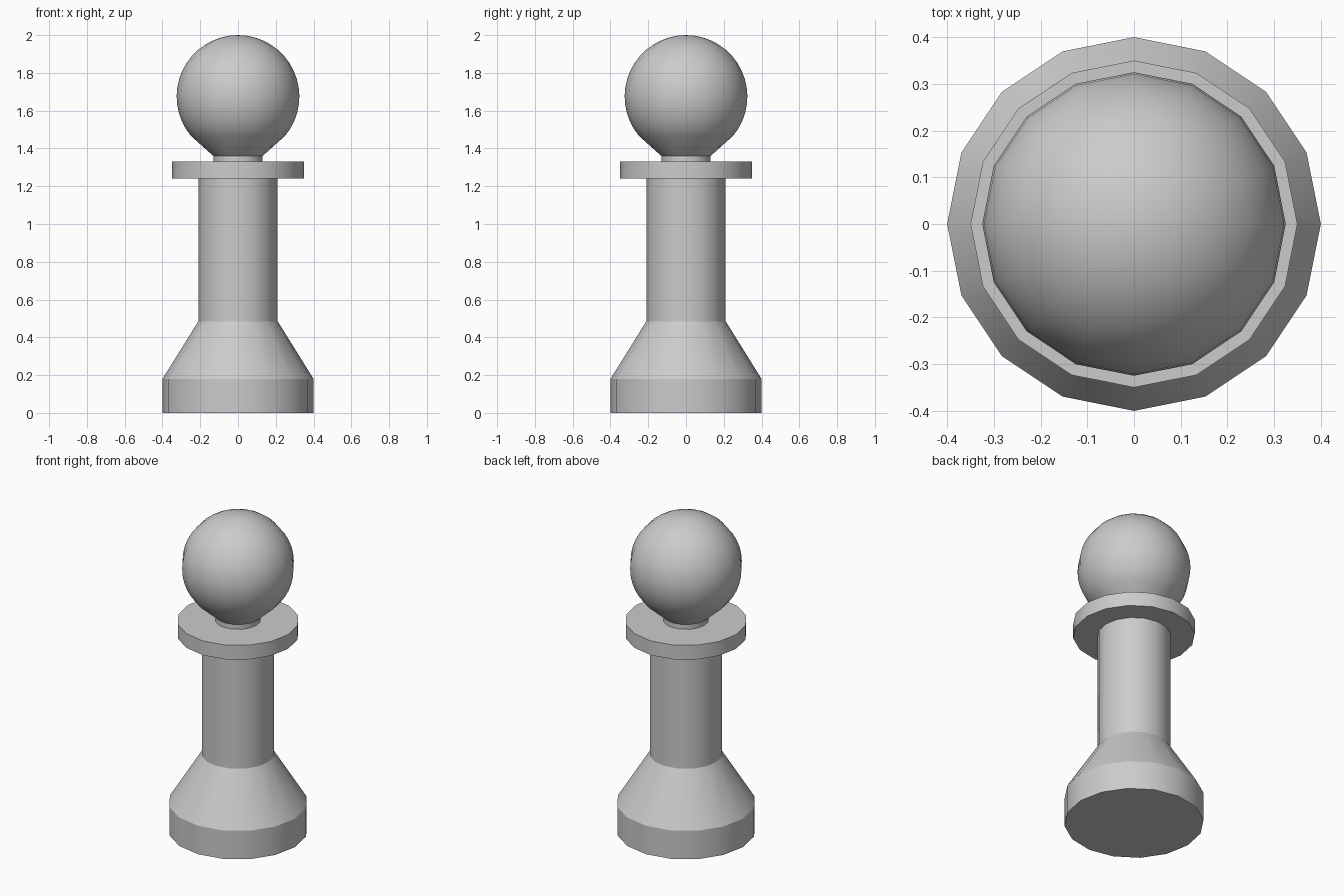
import bpy, bmesh, math

if "Cube" in bpy.data.objects:
    bpy.data.objects.remove(bpy.data.objects["Cube"])

SIDES = 16


def lathe(name, profile, angle=30):
    """Revolve (radius, height) points around z; zero radius makes a pole."""
    bm = bmesh.new()
    rings = []
    for r, z in profile:
        if r == 0:
            rings.append([bm.verts.new((0, 0, z))] * SIDES)
        else:
            rings.append([bm.verts.new((r * math.cos(2 * math.pi * i / SIDES),
                                        r * math.sin(2 * math.pi * i / SIDES), z))
                          for i in range(SIDES)])
    for low, high in zip(rings, rings[1:]):
        for i in range(SIDES):
            j = (i + 1) % SIDES
            corners = [low[i], low[j], high[j], high[i]]
            bm.faces.new(list(dict.fromkeys(corners)))
    bmesh.ops.recalc_face_normals(bm, faces=bm.faces)
    mesh = bpy.data.meshes.new(name)
    bm.to_mesh(mesh)
    bm.free()
    obj = bpy.data.objects.new(name, mesh)
    bpy.context.collection.objects.link(obj)
    bpy.ops.object.select_all(action='DESELECT')
    obj.select_set(True)
    bpy.context.view_layer.objects.active = obj
    bpy.ops.object.shade_smooth_by_angle(angle=math.radians(angle))
    return obj


# Foot with sloped shoulder
lathe("base", [(0, 0), (0.4, 0), (0.4, 0.18), (0.21, 0.485)])

# Straight shaft
lathe("column", [(0.21, 0.485), (0.21, 1.24)])

# Flat ring with the short neck above it
lathe("collar", [(0.21, 1.24), (0.35, 1.24), (0.35, 1.33), (0.13, 1.33)])
lathe("neck", [(0.13, 1.33), (0.13, 1.36)])

# Ball: short cone at the bottom, then an arc up to the pole
R, CENTRE, STEPS = 0.325, 1.675, 16
arc = []
for k in range(STEPS):
    a = math.radians(-40 + 130 * k / STEPS)
    arc.append((R * math.cos(a), CENTRE + R * math.sin(a)))
lathe("ball", [(0.13, 1.36)] + arc + [(0, CENTRE + R)])
